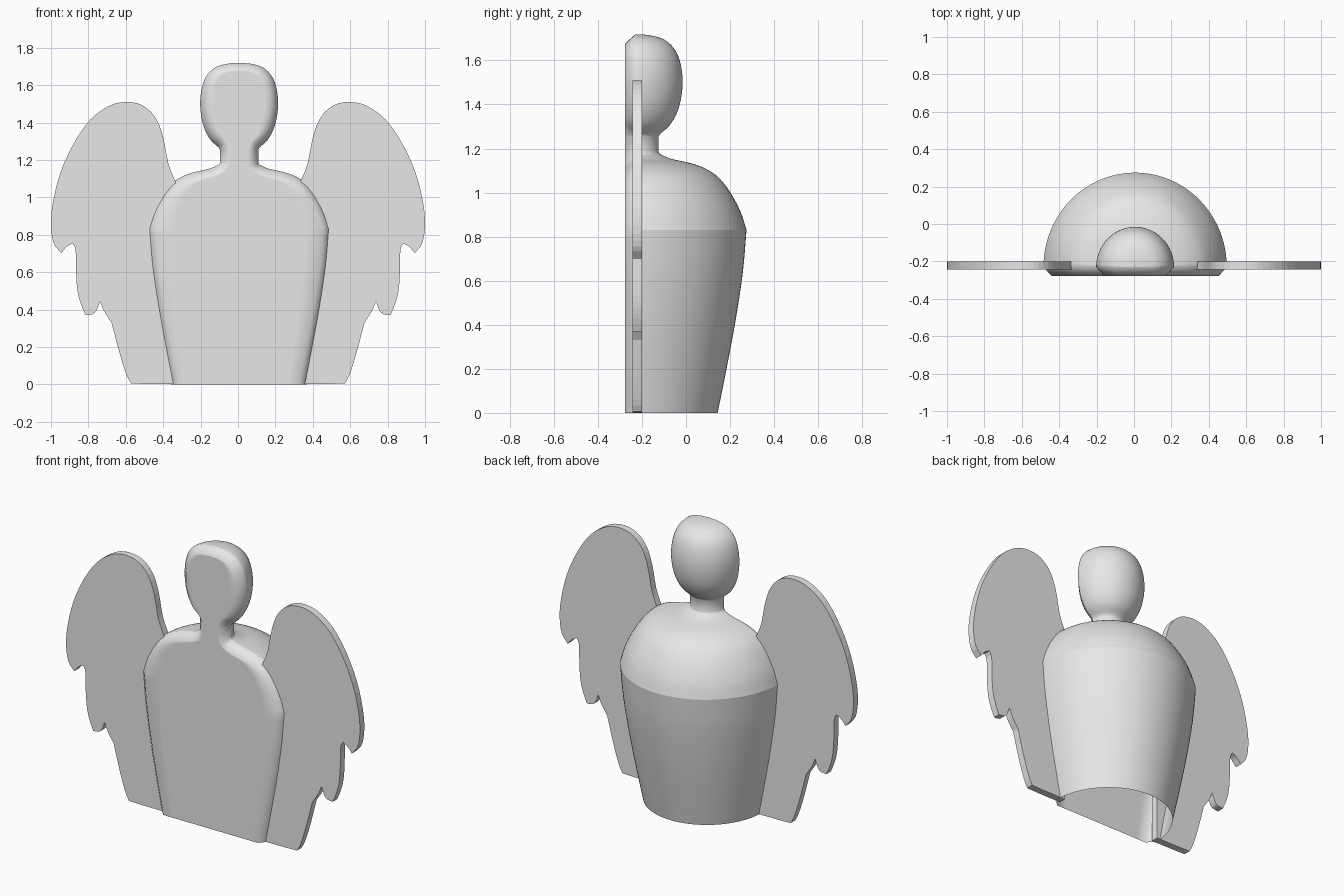
import bpy, bmesh, math
from mathutils import Vector

if "Cube" in bpy.data.objects:
    bpy.data.objects.remove(bpy.data.objects["Cube"])

grey = bpy.data.materials.new("light grey")
grey.diffuse_color = (0.8, 0.8, 0.8, 1)
grey.use_nodes = True
grey.node_tree.nodes["Principled BSDF"].inputs["Base Color"].default_value = grey.diffuse_color


def spline(pts, steps=4):
    """Smooth curve through 2D points."""
    p = [Vector(q) for q in pts]
    p = [2 * p[0] - p[1]] + p + [2 * p[-1] - p[-2]]
    out = []
    for i in range(1, len(p) - 2):
        a, b, c, d = p[i - 1:i + 3]
        for s in range(steps):
            t = s / steps
            out.append(0.5 * (2 * b + (c - a) * t + (2 * a - 5 * b + 4 * c - d) * t * t
                              + (3 * b - a - 3 * c + d) * t ** 3))
    return out + [p[-2]]


def finish(bm, name):
    me = bpy.data.meshes.new(name)
    bm.to_mesh(me)
    bm.free()
    me.materials.append(grey)
    ob = bpy.data.objects.new(name, me)
    bpy.context.collection.objects.link(ob)
    return ob


# Half-round figure: profile sections (radius, height), joined at creases
torso = spline([(.363, 0), (.402, .2), (.442, .42), (.474, .64), (.49, .83)])
shoulders = spline([(.49, .83), (.465, .91), (.425, .99), (.375, 1.06), (.32, 1.103),
                    (.25, 1.132), (.16, 1.153), (.108, 1.175)])
neck = [Vector((.103, 1.185)), Vector((.103, 1.255))]
head = spline([(.108, 1.265), (.155, 1.31), (.19, 1.38), (.207, 1.47), (.204, 1.56),
               (.18, 1.64), (.13, 1.693), (.065, 1.714), (0, 1.719)])
profile = torso + shoulders[1:] + neck + head
crease = len(torso) - 1

CX, CY, FRONT, SEG = .006, -.23, -.277, 48
bm = bmesh.new()

# Inset outline of the flat front face
inset = []
for i, p in enumerate(profile):
    a, b = profile[max(i - 1, 0)], profile[min(i + 1, len(profile) - 1)]
    t = (b - a).normalized()
    q = p - Vector((t.y, -t.x)) * .042
    inset.append(Vector((max(q.x, 0), q.y)))
inset[0].y = 0
inset[-1] = Vector((0, 1.677))
for i in range(1, len(inset)):          # keep heights rising
    inset[i].y = max(inset[i].y, inset[i - 1].y + .0005)

rings = []
for p, q in zip(profile, inset):
    ring = [bm.verts.new((CX + p.x * math.cos(math.pi * k / SEG),
                          CY + 1.03 * p.x * math.sin(math.pi * k / SEG), p.y))
            for k in range(SEG + 1)]
    # chamfer and flat front close the loop
    ring += [bm.verts.new((CX + q.x * f, FRONT, q.y)) for f in (-1, -.8, 0, .8, 1)]
    rings.append(ring)
for lo, hi in zip(rings, rings[1:]):
    n = len(lo)
    for k in range(n):
        bm.faces.new((lo[k], lo[(k + 1) % n], hi[(k + 1) % n], hi[k]))
for f in bm.faces:
    f.smooth = True
for k in range(SEG):
    e = bm.edges.get((rings[crease][k], rings[crease][k + 1]))
    e.smooth = False
top = rings[-1]
bmesh.ops.remove_doubles(bm, verts=bm.verts[:], dist=.0001)
bmesh.ops.recalc_face_normals(bm, faces=bm.faces[:])
finish(bm, "half_round_figure")

# Wings: flat plates, feather lobes as smooth runs between notches
lobes = [
    [(.335, 1.085), (.372, 1.18), (.40, 1.32), (.44, 1.425), (.51, 1.492), (.60, 1.51),
     (.69, 1.488), (.79, 1.415), (.88, 1.285), (.95, 1.13), (.99, .97), (1.0, .85),
     (.985, .755), (.945, .702)],
    [(.945, .702), (.915, .737), (.883, .754)],
    [(.883, .754), (.868, .715), (.866, .60), (.858, .50), (.84, .43), (.815, .37)],
    [(.815, .37), (.775, .376), (.754, .40), (.738, .444)],
    [(.738, .444), (.715, .39), (.676, .33)],
    [(.676, .33), (.645, .21), (.61, .09), (.578, .015), (.545, .004), (.335, .002)],
]
outline = []
for lobe in lobes:
    outline += spline(lobe, 3)[:-1]
outline.append(Vector((.335, .002)))

for side, name in ((1, "right_wing"), (-1, "left_wing")):
    bm = bmesh.new()
    face = bm.faces.new([bm.verts.new((side * p.x, -.243, p.y)) for p in outline])
    ext = bmesh.ops.extrude_face_region(bm, geom=[face], use_keep_orig=True)
    moved = [v for v in ext["geom"] if isinstance(v, bmesh.types.BMVert)]
    bmesh.ops.translate(bm, verts=moved, vec=(0, .043, 0))
    bmesh.ops.recalc_face_normals(bm, faces=bm.faces[:])
    finish(bm, name)
